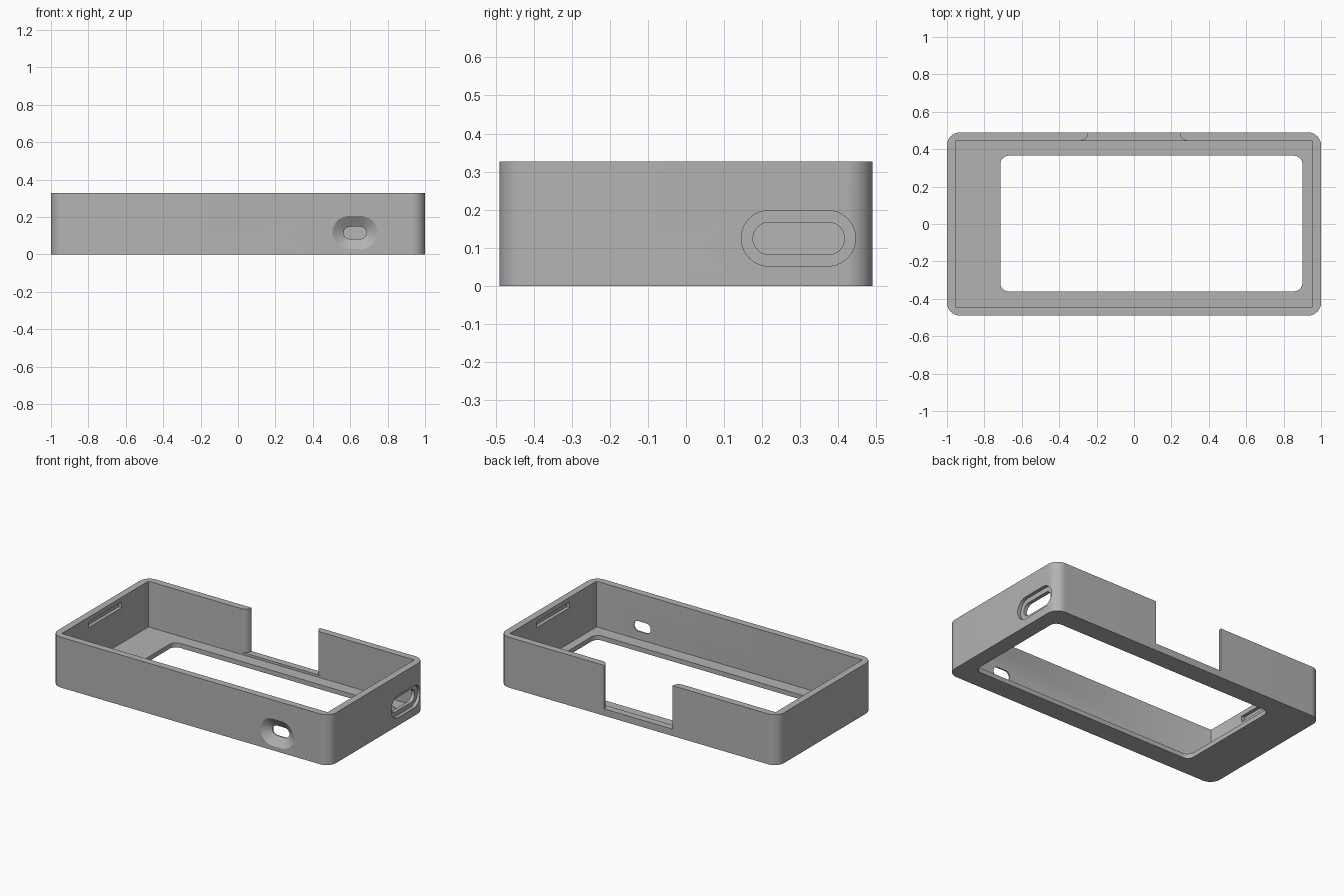
import bpy, bmesh
from math import sin, cos, pi, radians

cube = bpy.data.objects.get("Cube")
if cube:
    bpy.data.objects.remove(cube, do_unlink=True)

grey = bpy.data.materials.new("plain grey")
grey.use_nodes = True
grey.diffuse_color = (0.45, 0.45, 0.45, 1)
grey.node_tree.nodes["Principled BSDF"].inputs["Base Color"].default_value = (0.45, 0.45, 0.45, 1)

HEIGHT, WALL, FLOOR = 0.327, 0.045, 0.03
HALF_X, HALF_Y = 1.0, 0.49
PLACE = {"x": lambda u, v, d: (d, u, v),
         "y": lambda u, v, d: (u, d, v),
         "z": lambda u, v, d: (u, v, d)}


def rounded(u0, u1, v0, v1, r, steps=10):
    """Outline of a rounded rectangle; a slot when r is half its height."""
    r = min(r, 0.499 * (v1 - v0))
    corners = [(u1 - r, v1 - r), (u0 + r, v1 - r), (u0 + r, v0 + r), (u1 - r, v0 + r)]
    return [(cu + r * cos((q + i / steps) * pi / 2), cv + r * sin((q + i / steps) * pi / 2))
            for q, (cu, cv) in enumerate(corners) for i in range(steps + 1)]


def loft(name, axis, sections):
    """Closed solid through (depth, outline) sections along an axis."""
    bm = bmesh.new()
    rings = [[bm.verts.new(PLACE[axis](u, v, d)) for u, v in outline] for d, outline in sections]
    for a, b in zip(rings, rings[1:]):
        for i in range(len(a)):
            j = (i + 1) % len(a)
            bm.faces.new((a[i], a[j], b[j], b[i]))
    bm.faces.new(rings[0])
    bm.faces.new(rings[-1])
    bmesh.ops.recalc_face_normals(bm, faces=bm.faces)
    mesh = bpy.data.meshes.new(name)
    bm.to_mesh(mesh)
    bm.free()
    mesh.materials.append(grey)
    obj = bpy.data.objects.new(name, mesh)
    bpy.context.collection.objects.link(obj)
    return obj


def prism(name, axis, d0, d1, outline):
    return loft(name, axis, [(d0, outline), (d1, outline)])


# Outer shell
case = prism("case_shell", "z", 0, HEIGHT, rounded(-HALF_X, HALF_X, -HALF_Y, HALF_Y, 0.07, 16))
cutters = []

# Inner cavity and floor window
ix, iy = HALF_X - WALL, HALF_Y - WALL
cutters.append(prism("cavity", "z", FLOOR, 0.5, rounded(-ix, ix, -iy, iy, 0.004, 2)))
cutters.append(prism("floor_window", "z", -0.1, 0.1, rounded(-0.715, 0.9, -0.36, 0.365, 0.045)))

# Notch in the back wall with rounded inner edges
side = [(0.245, 0.6)] + [(0.285 - 0.04 * cos(a), HALF_Y - WALL * sin(a))
                         for a in (i * pi / 16 for i in range(9))] + [(0.285, 0.4)]
cutters.append(prism("back_notch", "z", 0.045, 0.5, side + [(-x, y) for x, y in reversed(side)]))

# Stepped port in the right-hand wall
cutters.append(prism("port_recess", "x", HALF_X - 0.022, 1.1, rounded(0.145, 0.445, 0.052, 0.198, 1)))
cutters.append(prism("port_hole", "x", 0.9, 1.1, rounded(0.176, 0.416, 0.082, 0.167, 1)))

# Flared hole in the front wall
small = rounded(0.565, 0.687, 0.083, 0.148, 1)
large = rounded(0.505, 0.745, 0.028, 0.205, 1)
cutters.append(loft("front_hole", "y", [(-0.6, large), (-HALF_Y, large), (-iy - 0.008, small), (-0.4, small)]))

# Shallow snap grooves inside both end walls
for name, s in (("groove_left", 1), ("groove_right", -1)):
    cutters.append(prism(name, "x", s * 0.9, s * (ix + 0.022), [(-0.17, 0.26), (0.17, 0.26), (0.17, 0.297), (-0.17, 0.297)]))

bpy.ops.object.select_all(action="DESELECT")
bpy.context.view_layer.objects.active = case
case.select_set(True)
for cutter in cutters:
    cutter.hide_render = True
    mod = case.modifiers.new(cutter.name, "BOOLEAN")
    mod.operation, mod.solver, mod.object = "DIFFERENCE", "EXACT", cutter
    bpy.ops.object.modifier_apply(modifier=mod.name)
    bpy.data.objects.remove(cutter, do_unlink=True)

bpy.ops.object.shade_smooth_by_angle(angle=radians(30))
